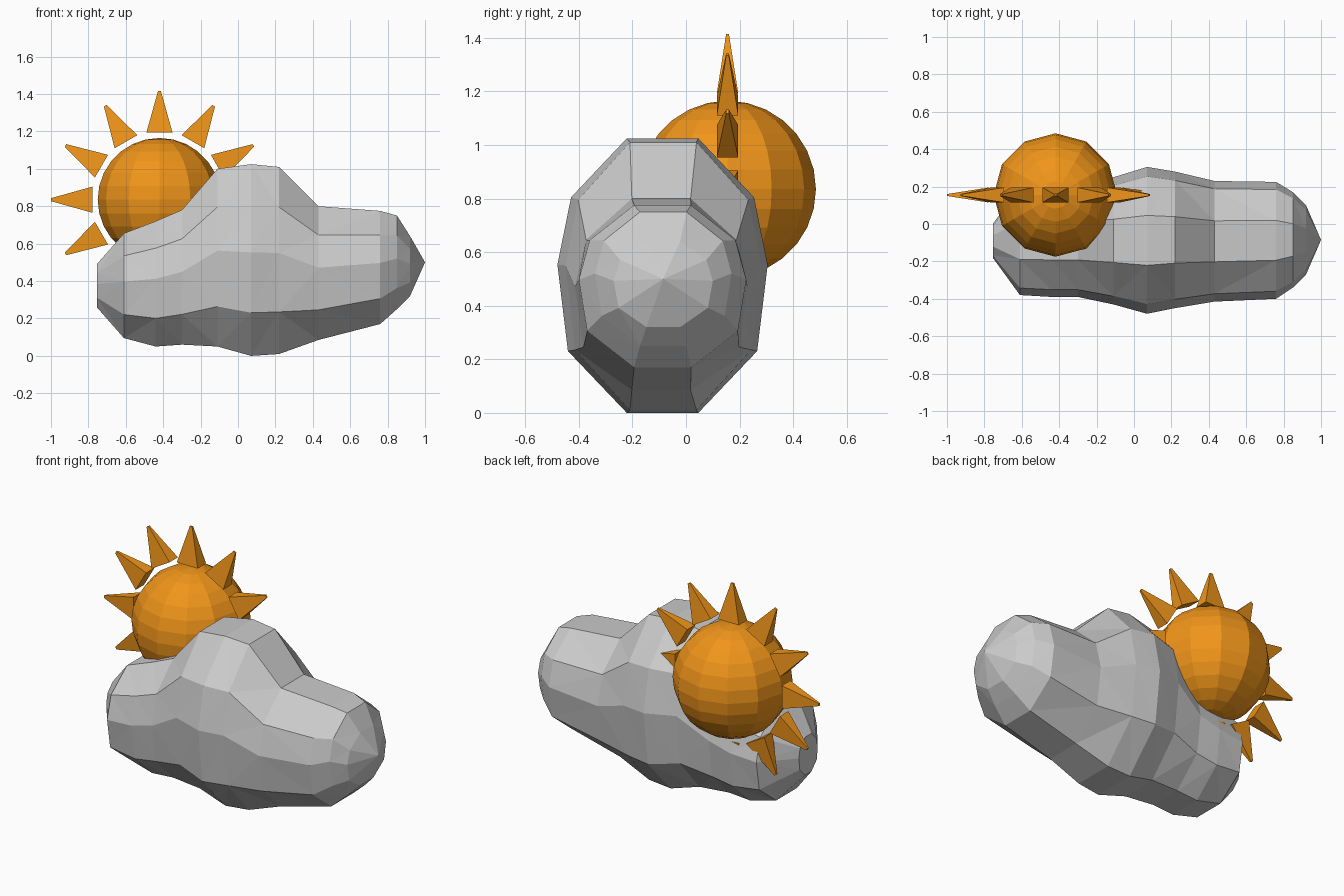
import bpy, bmesh, math
from mathutils import Vector, Matrix

if "Cube" in bpy.data.objects:
    bpy.data.objects.remove(bpy.data.objects["Cube"])

def make_object(name, bm, mat=None):
    bmesh.ops.recalc_face_normals(bm, faces=bm.faces[:])
    me = bpy.data.meshes.new(name)
    bm.to_mesh(me)
    bm.free()
    ob = bpy.data.objects.new(name, me)
    bpy.context.collection.objects.link(ob)
    if mat:
        me.materials.append(mat)
    return ob

orange = bpy.data.materials.new("orange")
orange.diffuse_color = (0.87, 0.30, 0.01, 1)
orange.use_nodes = True
orange.node_tree.nodes["Principled BSDF"].inputs["Base Color"].default_value = orange.diffuse_color
CENTRE = Vector((-0.42, 0.155, 0.835))

# sun ball
bm = bmesh.new()
bmesh.ops.create_uvsphere(bm, u_segments=12, v_segments=14, radius=0.33,
                          matrix=Matrix.Translation(CENTRE))
make_object("sun_ball", bm, orange)

# sun rays: blunt four-sided spikes around the ball
bm = bmesh.new()
for i in range(12):
    turn = Matrix.Translation(CENTRE) @ Matrix.Rotation(math.radians(30 * i), 4, 'Y')
    rings = []
    for wx, wy, z in ((0.07, 0.04, 0.358), (0.008, 0.005, 0.58)):
        rings.append([bm.verts.new(turn @ Vector((sx * wx, sy * wy, z)))
                      for sx, sy in ((-1, -1), (1, -1), (1, 1), (-1, 1))])
    a, b = rings
    bm.faces.new(a)
    bm.faces.new(b)
    for k in range(4):
        n = (k + 1) % 4
        bm.faces.new((a[k], a[n], b[n], b[k]))
make_object("sun_rays", bm, orange)

# cloud: faceted loft along x through three puffs
half = [(0.34, 1.0), (0.87, 0.57), (1.0, 0.08), (0.9, -0.55), (0.34, -1.0)]
section = half + [(-y, z) for y, z in reversed(half)]
# x, bottom z, top z, front y, back y
stations = [
    (-0.755, 0.26, 0.49, -0.18, 0.00),
    (-0.61, 0.095, 0.655, -0.38, 0.20),
    (-0.44, 0.05, 0.72, -0.39, 0.21),
    (-0.30, 0.06, 0.78, -0.39, 0.21),
    (-0.11, 0.05, 1.00, -0.43, 0.25),
    (0.07, 0.00, 1.025, -0.48, 0.305),
    (0.22, 0.01, 1.01, -0.45, 0.28),
    (0.43, 0.085, 0.80, -0.415, 0.23),
    (0.76, 0.17, 0.775, -0.40, 0.225),
    (0.85, 0.25, 0.75, -0.34, 0.17),
    (0.92, 0.32, 0.64, -0.27, 0.10),
]
bm = bmesh.new()
rings = []
for x, z0, z1, y0, y1 in stations:
    rings.append([bm.verts.new((x, (y0 + y1) / 2 + y * (y1 - y0) / 2,
                                (z0 + z1) / 2 + z * (z1 - z0) / 2)) for y, z in section])
n = len(section)
for a, b in zip(rings, rings[1:]):
    for k in range(n):
        m = (k + 1) % n
        bm.faces.new((a[k], a[m], b[m], b[k]))
bm.faces.new(rings[0])
tip = bm.verts.new((1.0, -0.085, 0.5))
for k in range(n):
    bm.faces.new((rings[-1][k], rings[-1][(k + 1) % n], tip))
bmesh.ops.triangulate(bm, faces=bm.faces[:])
make_object("cloud", bm)
